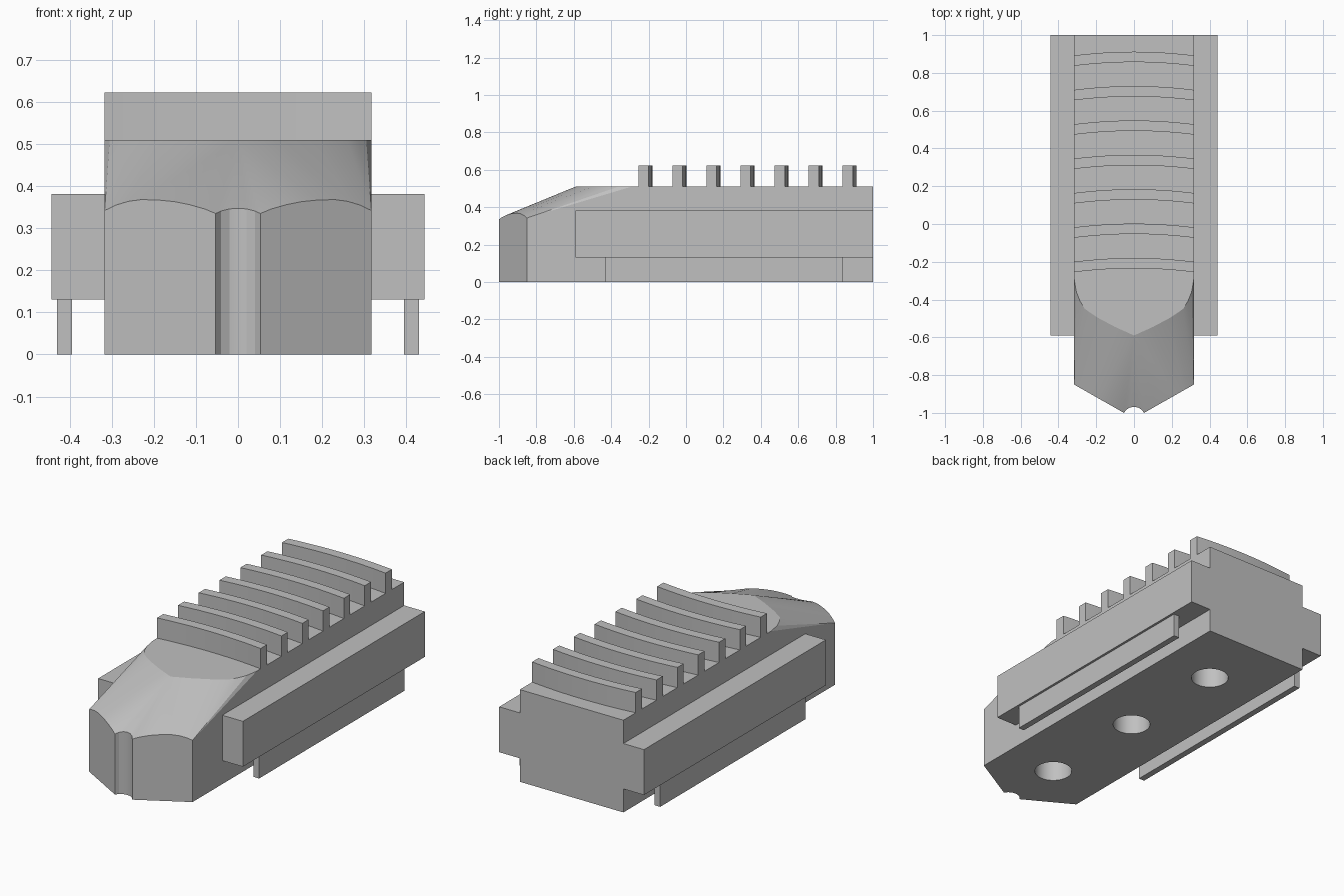
import bpy
import bmesh

if "Cube" in bpy.data.objects:
    bpy.data.objects.remove(bpy.data.objects["Cube"], do_unlink=True)

grey = bpy.data.materials.new("plain grey")
grey.use_nodes = True
colour = (0.53, 0.53, 0.53, 1)
grey.diffuse_color = colour
grey.node_tree.nodes["Principled BSDF"].inputs["Base Color"].default_value = colour

HALF, TOP, BACK = 0.317, 0.51, 1.0


def finish(name, bm, smooth=False):
    bmesh.ops.remove_doubles(bm, verts=bm.verts, dist=1e-5)
    bmesh.ops.recalc_face_normals(bm, faces=bm.faces)
    mesh = bpy.data.meshes.new(name)
    bm.to_mesh(mesh)
    bm.free()
    mesh.materials.append(grey)
    obj = bpy.data.objects.new(name, mesh)
    bpy.context.collection.objects.link(obj)
    if smooth:
        shade(obj)
    return obj


def activate(obj):
    bpy.ops.object.select_all(action='DESELECT')
    obj.select_set(True)
    bpy.context.view_layer.objects.active = obj


def shade(obj):
    activate(obj)
    bpy.ops.object.shade_smooth_by_angle(angle=0.35)


def box(name, x, y, z):
    bm = bmesh.new()
    bmesh.ops.create_cube(bm, size=1)
    for v in bm.verts:
        v.co = [r[0] if c < 0 else r[1] for c, r in zip(v.co, (x, y, z))]
    return finish(name, bm)


# Nose rim: groove, then the slanted front wall (x, y, z)
groove = [(0, -0.968, 0.347), (0.02, -0.971, 0.346), (0.04, -0.982, 0.341), (0.053, -1, 0.335)]
wall = [(0.08, 0.346), (0.115, 0.356), (0.15, 0.363), (0.19, 0.367), (0.23, 0.368),
        (0.26, 0.364), (0.29, 0.355), (HALF, 0.342)]
rim = groove + [(x, -1 + (x - 0.053) * 0.568, z) for x, z in wall]

# Edge of the flat top that the nose slopes run up to
apex, shoulder = (0, -0.59, TOP), (0.26, -0.45, TOP)
crest = [apex] * 9 + [(0.1, -0.545, TOP), (0.19, -0.497, TOP), shoulder]
sweep = [shoulder, (0.287, -0.405, TOP), (0.305, -0.36, TOP), (HALF, -0.29, TOP)]

# Main body, both halves from the same faces
bm = bmesh.new()


def add(points, side):
    unique = list(dict.fromkeys((side * x, y, z) for x, y, z in points))
    bm.faces.new([bm.verts.new(p) for p in unique])


def floor(p):
    return (p[0], p[1], 0)


for side in (1, -1):
    for i in range(len(rim) - 1):
        add([rim[i], rim[i + 1], crest[i + 1], crest[i]], side)
        add([floor(rim[i]), floor(rim[i + 1]), rim[i + 1], rim[i]], side)
    for a, b in zip(sweep, sweep[1:]):
        add([rim[-1], b, a], side)
    add([floor(rim[-1]), (HALF, BACK, 0), (HALF, BACK, TOP), sweep[-1], rim[-1]], side)
    add(crest[8:] + sweep[1:] + [(HALF, BACK, TOP), (0, BACK, TOP)], side)
    add([floor(p) for p in rim] + [(HALF, BACK, 0), (0, BACK, 0)], side)
    add([(0, BACK, 0), (HALF, BACK, 0), (HALF, BACK, TOP), (0, BACK, TOP)], side)
body = finish("body", bm)

# Three blind holes in the underside
bm = bmesh.new()
for y in (-0.66, -0.02, 0.62):
    ret = bmesh.ops.create_cone(bm, cap_ends=True, segments=40, radius1=0.097,
                                radius2=0.097, depth=0.5)
    bmesh.ops.translate(bm, verts=ret["verts"], vec=(0, y, 0))
cutter = finish("hole_cutter", bm)
cutter.hide_render = True
mod = body.modifiers.new("holes", 'BOOLEAN')
mod.operation = 'DIFFERENCE'
mod.solver = 'EXACT'
mod.object = cutter
activate(body)
bpy.ops.object.modifier_apply(modifier=mod.name)
bpy.data.objects.remove(cutter, do_unlink=True)
shade(body)

# Side rails with a thin lip under each
for label, s in (("left", 1), ("right", -1)):
    def span(a, b):
        return sorted((s * a, s * b))
    box(label + "_rail", span(HALF, 0.443), (-0.59, BACK), (0.13, 0.381))
    box(label + "_lip", span(0.395, 0.43), (-0.43, 0.84), (0, 0.13))

# Curved grip ribs across the top
bm = bmesh.new()
steps, thick = 16, 0.055
arc = []
for i in range(steps + 1):
    t = 2 * i / steps - 1
    arc.append((t * HALF, -0.235 - 0.02 * t * t))
outline = arc + [(x, y + thick) for x, y in reversed(arc)]
base = bm.faces.new([bm.verts.new((x, y, TOP)) for x, y in outline])
ext = bmesh.ops.extrude_face_region(bm, geom=[base], use_keep_orig=True)
top = [v for v in ext["geom"] if isinstance(v, bmesh.types.BMVert)]
bmesh.ops.translate(bm, verts=top, vec=(0, 0, 0.112))
ribs = finish("grip_ribs", bm, smooth=True)
array = ribs.modifiers.new("repeat", 'ARRAY')
array.count = 7
array.use_relative_offset = False
array.use_constant_offset = True
array.constant_offset_displace = (0, 0.182, 0)
